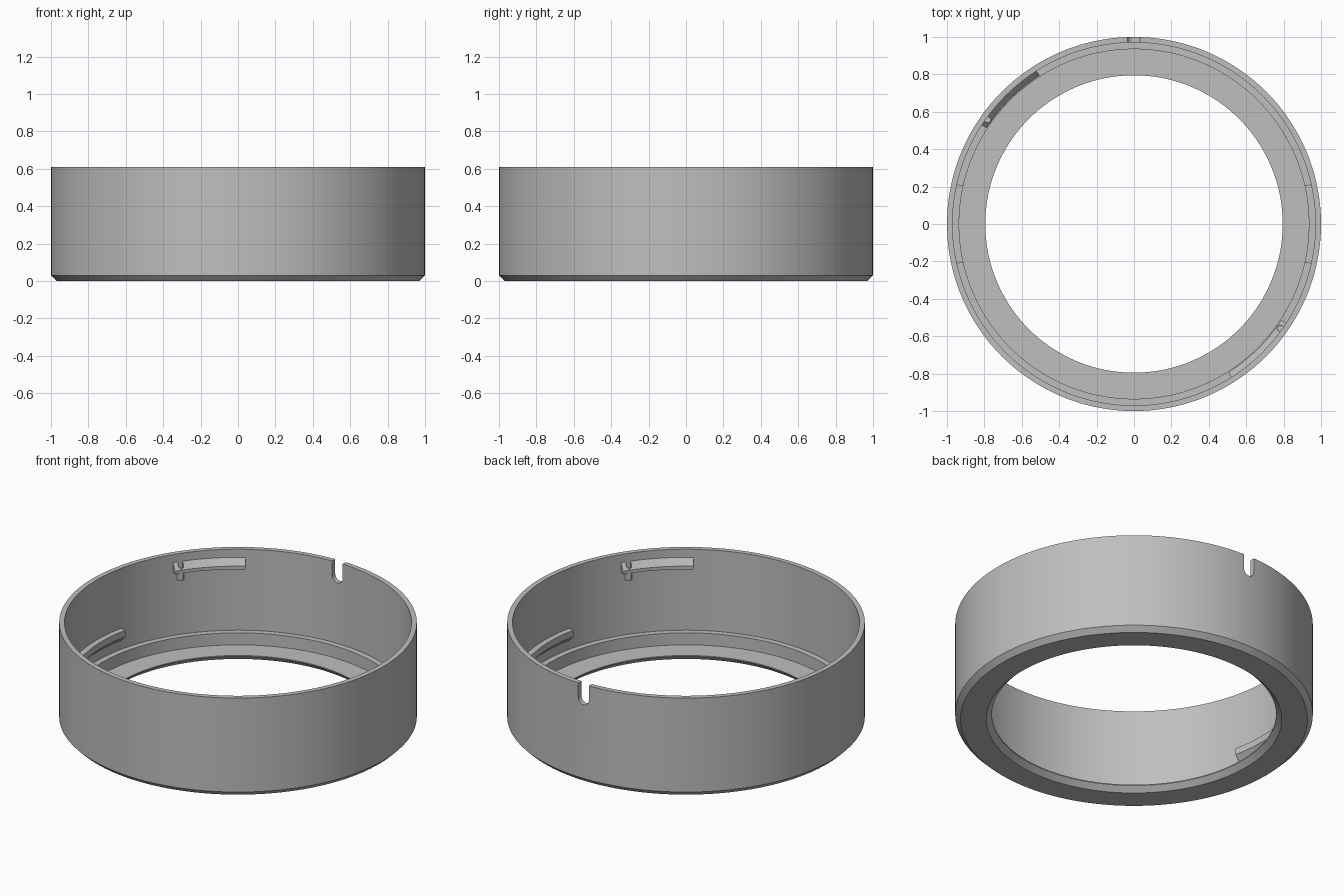
import bpy
import bmesh
from math import sin, cos, pi, radians, tau

if "Cube" in bpy.data.objects:
    bpy.data.objects.remove(bpy.data.objects["Cube"])

grey = bpy.data.materials.new("plain grey")
grey.use_nodes = True
colour = (0.52, 0.52, 0.52, 1)
grey.diffuse_color = colour
grey.node_tree.nodes["Principled BSDF"].inputs["Base Color"].default_value = colour


def finish(name, bm):
    """Turn a bmesh into a grey object."""
    bmesh.ops.recalc_face_normals(bm, faces=bm.faces)
    mesh = bpy.data.meshes.new(name)
    bm.to_mesh(mesh)
    bm.free()
    mesh.materials.append(grey)
    obj = bpy.data.objects.new(name, mesh)
    bpy.context.collection.objects.link(obj)
    return obj


def sweep(name, profile, start=0, end=360, steps=144):
    """Sweep a closed (radius, z) profile around the z axis."""
    bm = bmesh.new()
    full = end - start == 360
    rings = []
    for i in range(steps if full else steps + 1):
        a = radians(start + (end - start) * i / steps)
        rings.append([bm.verts.new((r * cos(a), r * sin(a), z)) for r, z in profile])
    pairs = list(zip(rings, rings[1:]))
    if full:
        pairs.append((rings[-1], rings[0]))
    else:
        bm.faces.new(rings[0])
        bm.faces.new(rings[-1])
    n = len(profile)
    for p, q in pairs:
        for j in range(n):
            k = (j + 1) % n
            bm.faces.new((p[j], p[k], q[k], q[j]))
    return finish(name, bm)


def prism(name, outline, offset):
    """Extrude an outline of points along an offset."""
    bm = bmesh.new()
    face = bm.faces.new([bm.verts.new(p) for p in outline])
    geom = bmesh.ops.extrude_face_region(bm, geom=[face])["geom"]
    moved = [v for v in geom if isinstance(v, bmesh.types.BMVert)]
    bmesh.ops.translate(bm, verts=moved, vec=offset)
    return finish(name, bm)


def post(name, angle, radius, size, low, high):
    """Upright round post at a polar position."""
    cx, cy = radius * cos(angle), radius * sin(angle)
    circle = [(cx + size * cos(tau * i / 24), cy + size * sin(tau * i / 24), low)
              for i in range(24)]
    return prism(name, circle, (0, 0, high - low))


def activate(obj):
    bpy.ops.object.select_all(action="DESELECT")
    obj.select_set(True)
    bpy.context.view_layer.objects.active = obj


def cut(obj, cutter):
    mod = obj.modifiers.new("cut", "BOOLEAN")
    mod.operation = "DIFFERENCE"
    mod.solver = "EXACT"
    mod.object = cutter
    activate(obj)
    bpy.ops.object.modifier_apply(modifier=mod.name)
    bpy.data.objects.remove(cutter)


# Ring body: chamfered outside, stepped inside, with a holed floor
body = sweep("ring_body", [
    (0.826, 0), (0.97, 0), (1, 0.03), (1, 0.61), (0.97, 0.61),
    (0.97, 0.11), (0.935, 0.11), (0.935, 0.036), (0.795, 0.036), (0.795, 0.03)])

# Round-bottomed notch in the back rim
half, centre = 0.036, 0.52
slot = [(half, 0.9, 0.7), (-half, 0.9, 0.7)]
slot += [(half * cos(pi + pi * i / 16), 0.9, centre + half * sin(pi + pi * i / 16))
         for i in range(17)]
cut(body, prism("notch_cutter", slot, (0, 0.2, 0)))

parts = [body]
for side, turn in (("right", 180), ("left", 0)):
    # Low retaining bar on each side wall
    parts.append(sweep(side + "_bar", [
        (0.98, 0.24), (0.935, 0.24), (0.935, 0.20), (0.97, 0.165), (0.98, 0.165)],
        turn - 12.6, turn + 12.6, 20))

    # Sloped catch near the rim, dimpled above a small round peg
    catch = sweep(side + "_catch", [
        (0.98, 0.56), (0.97, 0.56), (0.94, 0.52), (0.94, 0.50), (0.98, 0.50)],
        turn - 57.5, turn - 33, 20)
    angle = radians(turn - 35.5)
    cut(catch, post("dimple_cutter", angle, 0.96, 0.016, 0.52, 0.6))
    peg = post(side + "_peg", angle, 0.962, 0.02, 0.455, 0.51)
    parts += [catch, peg]

for obj in parts:
    activate(obj)
    bpy.ops.object.shade_smooth_by_angle(angle=radians(25))
